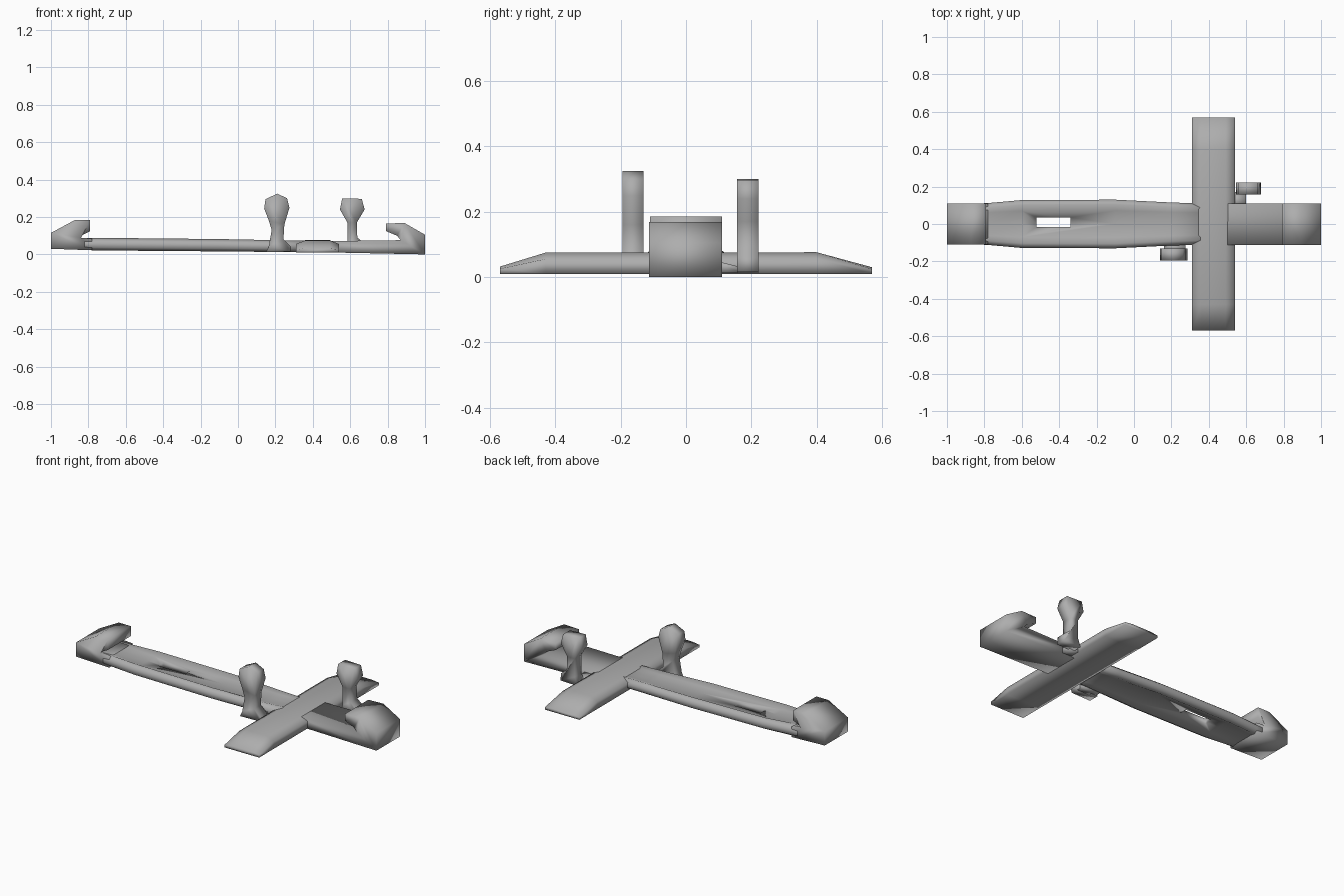
import bpy, bmesh, math

if "Cube" in bpy.data.objects:
    bpy.data.objects.remove(bpy.data.objects["Cube"])

grey = bpy.data.materials.new("mid grey")
grey.diffuse_color = (0.42, 0.42, 0.42, 1)
grey.use_nodes = True
grey.node_tree.nodes["Principled BSDF"].inputs["Base Color"].default_value = grey.diffuse_color


def finish(name, bm):
    """Fully smooth shading: the model has no hard edges in its shading."""
    bmesh.ops.recalc_face_normals(bm, faces=bm.faces)
    mesh = bpy.data.meshes.new(name)
    bm.to_mesh(mesh)
    bm.free()
    mesh.materials.append(grey)
    mesh.shade_smooth()
    ob = bpy.data.objects.new(name, mesh)
    bpy.context.collection.objects.link(ob)
    return ob


def loft(name, rings):
    """Skin a row of equal-sized closed rings and cap both ends."""
    bm = bmesh.new()
    rows = [[bm.verts.new(p) for p in ring] for ring in rings]
    for a, b in zip(rows, rows[1:]):
        for i in range(len(a)):
            j = (i + 1) % len(a)
            bm.faces.new((a[i], a[j], b[j], b[i]))
    bm.faces.new(rows[0])
    bm.faces.new(rows[-1])
    return finish(name, bm)


def prism(name, profile, y0, y1):
    return loft(name, [[(x, y, z) for x, z in profile] for y in (y0, y1)])


# long beam: shallow trough above and below, between low side rails
def beam_ring(x, w, bottom, top, dip):
    half = [(0.0, top - dip), (w * 0.55, top - dip), (w * 0.8, top), (w, top - 0.02),
            (w, bottom + 0.015), (w * 0.8, bottom), (w * 0.55, bottom + dip), (0.0, bottom + dip)]
    pts = half + [(-y, z) for y, z in half[-2:0:-1]]
    return [(x, y, z) for y, z in pts]


beam = loft("long_beam", [beam_ring(-0.9, 0.106, 0.03, 0.088, 0),
                          beam_ring(-0.78, 0.112, 0.022, 0.088, 0.006),
                          beam_ring(-0.6, 0.128, 0.02, 0.087, 0.018),
                          beam_ring(-0.1, 0.13, 0.016, 0.082, 0.018),
                          beam_ring(0.2, 0.115, 0.013, 0.076, 0.01),
                          beam_ring(0.42, 0.108, 0.012, 0.072, 0)])

# slot through the beam
bm = bmesh.new()
bmesh.ops.create_cube(bm, size=1)
bmesh.ops.scale(bm, vec=(0.18, 0.05, 0.4), verts=bm.verts)
bmesh.ops.translate(bm, vec=(-0.43, 0.01, 0.05), verts=bm.verts)
cutter = finish("slot_cutter", bm)
cutter.hide_render = True
cutter.hide_set(True)
mod = beam.modifiers.new("slot", 'BOOLEAN')
mod.object = cutter
mod.operation = 'DIFFERENCE'
mod.solver = 'EXACT'

# upturned ends
prism("left_hook", [(-1, 0.03), (-1, 0.115), (-0.87, 0.185), (-0.79, 0.185), (-0.79, 0.125),
                    (-0.83, 0.105), (-0.84, 0.088), (-0.78, 0.085), (-0.78, 0.022)], -0.11, 0.11)
prism("right_hook", [(1, 0), (1, 0.105), (0.89, 0.168), (0.79, 0.165), (0.79, 0.125), (0.85, 0.1),
                     (0.87, 0.076), (0.42, 0.07), (0.42, 0.012)], -0.113, 0.11)


# cross arms with ramped tips
def arm_ring(y, bottom, top):
    edge = bottom + (top - bottom) * 0.7
    pts = [(0.31, bottom), (0.31, edge), (0.36, top), (0.49, top), (0.54, edge), (0.54, bottom)]
    return [(x, y, z) for x, z in pts]


loft("cross_arms", [arm_ring(-0.57, 0.01, 0.032), arm_ring(-0.43, 0.01, 0.075),
                    arm_ring(0.40, 0.01, 0.076), arm_ring(0.57, 0.01, 0.03)])

# upright pegs with knob heads and flared feet
prism("front_peg", [(0.15, 0.012), (0.165, 0.045), (0.18, 0.13), (0.165, 0.18), (0.14, 0.245),
                    (0.147, 0.295), (0.21, 0.325), (0.262, 0.3), (0.275, 0.25), (0.248, 0.16),
                    (0.243, 0.08), (0.285, 0.04), (0.28, 0.015)], -0.195, -0.13)
prism("back_peg", [(0.565, 0.012), (0.585, 0.06), (0.585, 0.17), (0.545, 0.24), (0.557, 0.3),
                   (0.662, 0.297), (0.677, 0.24), (0.635, 0.17), (0.638, 0.09), (0.675, 0.06),
                   (0.68, 0.015)], 0.157, 0.222)

# low feet tying the pegs to the frame
prism("front_peg_foot", [(0.16, 0.013), (0.16, 0.04), (0.275, 0.04), (0.275, 0.013)], -0.15, -0.1)
loft("back_peg_foot", [[(x, y, z) for x, z in ((0.5, 0.012), (0.5, h), (0.6, h), (0.6, 0.012))]
                       for y, h in ((0.09, 0.05), (0.17, 0.03))])
